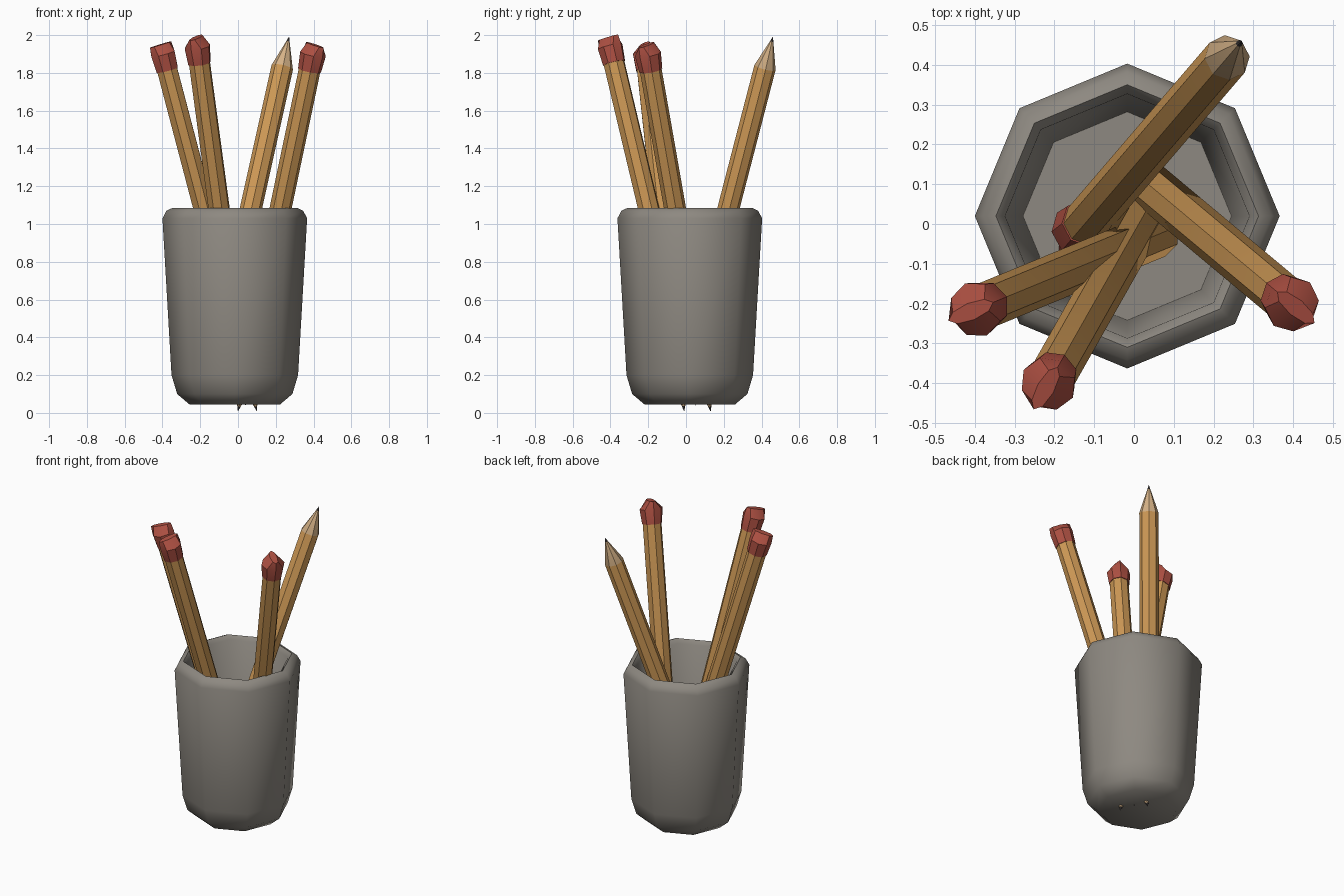
import bpy, bmesh, math
from mathutils import Vector, Matrix

if "Cube" in bpy.data.objects:
    bpy.data.objects.remove(bpy.data.objects["Cube"])

SIDES = 8


def material(name, rgb):
    m = bpy.data.materials.new(name)
    m.diffuse_color = (*rgb, 1)
    m.use_nodes = True
    m.node_tree.nodes["Principled BSDF"].inputs["Base Color"].default_value = m.diffuse_color
    return m


CLAY = material("clay", (0.27, 0.25, 0.22))
PAINT = material("paint", (0.60, 0.31, 0.09))
WOOD = material("wood", (0.66, 0.44, 0.24))
LEAD = material("lead", (0.07, 0.06, 0.06))
RUBBER = material("rubber", (0.42, 0.08, 0.055))


def loft(name, rings, mats, matrix, angle):
    """Skin octagonal rings (rx, ry, z) and close both ends; mats gives one material per band."""
    bm = bmesh.new()
    loops = []
    for rx, ry, z in rings:
        loops.append([bm.verts.new((rx * math.cos(a), ry * math.sin(a), z))
                      for a in (2 * math.pi * i / SIDES for i in range(SIDES))])
    slots = list(dict.fromkeys(mats))
    for k, (lo, hi) in enumerate(zip(loops, loops[1:])):
        for i in range(SIDES):
            j = (i + 1) % SIDES
            f = bm.faces.new((lo[i], lo[j], hi[j], hi[i]))
            f.material_index = slots.index(mats[k])
    bm.faces.new(loops[0][::-1]).material_index = slots.index(mats[0])
    bm.faces.new(loops[-1]).material_index = slots.index(mats[-1])
    bmesh.ops.recalc_face_normals(bm, faces=bm.faces)
    me = bpy.data.meshes.new(name)
    bm.to_mesh(me)
    bm.free()
    for m in slots:
        me.materials.append(m)
    ob = bpy.data.objects.new(name, me)
    ob.matrix_world = matrix
    bpy.context.collection.objects.link(ob)
    bpy.ops.object.select_all(action='DESELECT')
    ob.select_set(True)
    bpy.context.view_layer.objects.active = ob
    bpy.ops.object.shade_smooth_by_angle(angle=math.radians(angle))
    return ob


# Cup: outside wall, rounded rim, inside wall and floor in one profile
profile = [(0.24, 0.045), (0.305, 0.10), (0.335, 0.20), (0.383, 1.03), (0.362, 1.07),
           (0.33, 1.085), (0.307, 1.06), (0.262, 0.12)]
loft("cup", [(r, r, z) for r, z in profile], [CLAY] * 7,
     Matrix.Translation((-0.017, 0.02, 0)), 50)


# Pencil: lead, wood cone, painted shaft, and a rubber whose ridge follows the lean
def pencil(name, point, rubber_end):
    point, rubber_end = Vector(point), Vector(rubber_end)
    axis = rubber_end - point
    length = axis.length
    w = axis.normalized()
    v = Vector((0, 0, 1)).cross(w).normalized()
    u = v.cross(w)
    m = Matrix((u, v, w)).transposed().to_4x4()
    m.translation = point
    r = 0.058
    rings = [(0.001, 0.001, 0), (0.009, 0.009, 0.025), (r, r, 0.17), (r, r, length - 0.14),
             (0.062, 0.062, length - 0.14), (0.068, 0.071, length - 0.05),
             (0.063, 0.022, length)]
    loft(name, rings, [LEAD, WOOD, PAINT, RUBBER, RUBBER, RUBBER], m, 40)


pencil("pencil_left", (0.10, -0.01, 0.01), (-0.41, -0.22, 1.95))
pencil("pencil_front", (0.04, 0.05, 0.04), (-0.222, -0.413, 1.987))
pencil("pencil_right", (0.0, 0.13, 0.01), (0.407, -0.21, 1.948))
pencil("pencil_upturned", (0.27, 0.46, 1.99), (-0.15, -0.03, 0.10))
